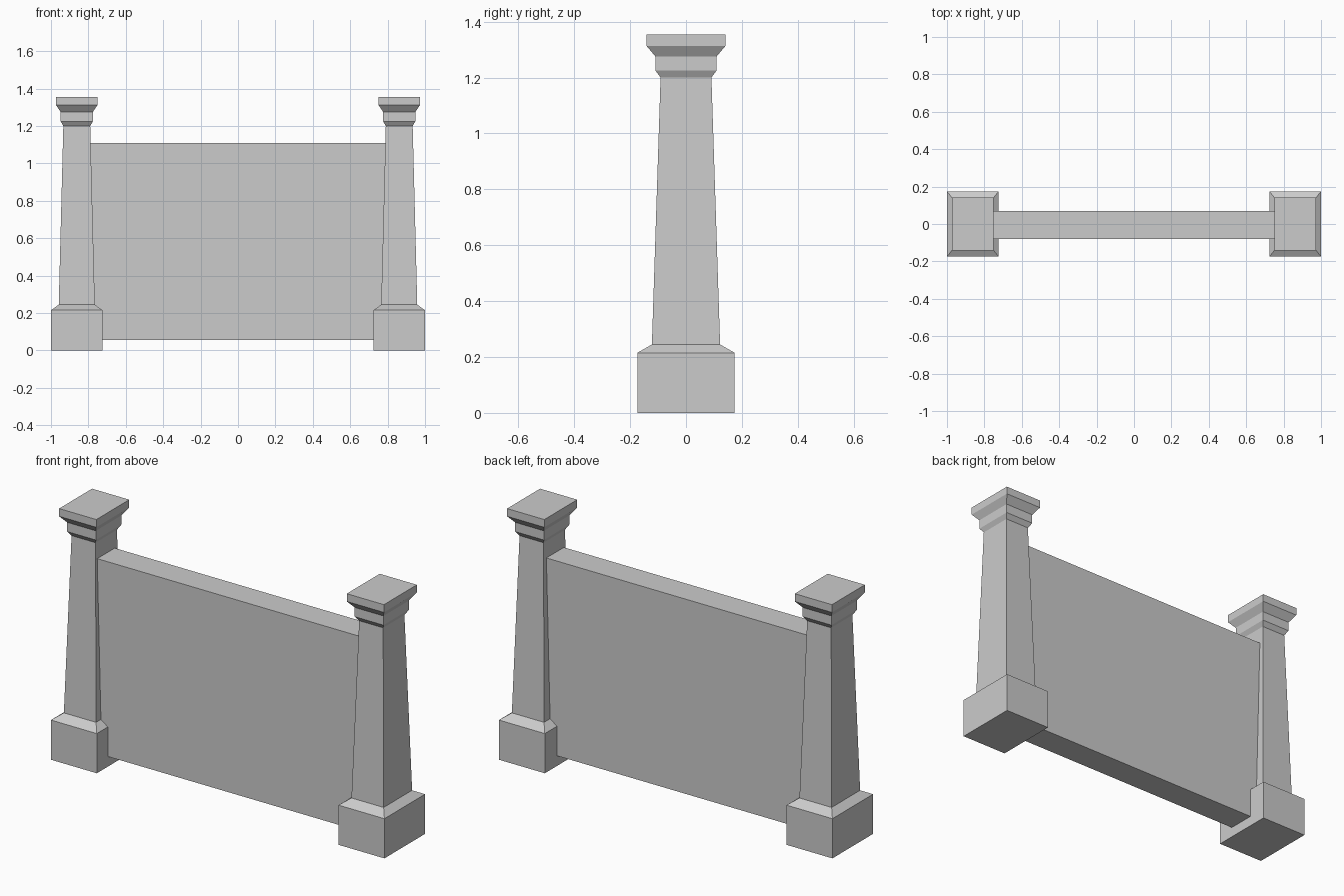
import bpy
import bmesh

cube = bpy.data.objects.get("Cube")
if cube:
    bpy.data.objects.remove(cube, do_unlink=True)

stone = bpy.data.materials.new("plain grey stone")
stone.use_nodes = True
grey = (0.6, 0.6, 0.6, 1)
stone.diffuse_color = grey
stone.node_tree.nodes["Principled BSDF"].inputs["Base Color"].default_value = grey


def add_object(name, bm):
    bmesh.ops.recalc_face_normals(bm, faces=bm.faces)
    mesh = bpy.data.meshes.new(name)
    bm.to_mesh(mesh)
    bm.free()
    mesh.materials.append(stone)
    obj = bpy.data.objects.new(name, mesh)
    bpy.context.collection.objects.link(obj)
    return obj


def stacked_post(name, centre_x, profile, aspect):
    """Rectangular post: rings of (half depth, height) joined by flat sides."""
    bm = bmesh.new()
    rings = []
    for half, z in profile:
        rings.append([bm.verts.new((centre_x + sx * half * aspect, sy * half, z))
                      for sx, sy in ((-1, -1), (1, -1), (1, 1), (-1, 1))])
    for low, high in zip(rings, rings[1:]):
        for i in range(4):
            j = (i + 1) % 4
            bm.faces.new((low[i], low[j], high[j], high[i]))
    bm.faces.new(rings[0])
    bm.faces.new(rings[-1])
    return add_object(name, bm)


# Plinth, sloped shoulder, tapered shaft, then two flared cap steps
profile = [(0.174, 0), (0.174, 0.215), (0.122, 0.245), (0.091, 1.2),
           (0.109, 1.225), (0.109, 1.275), (0.141, 1.313), (0.141, 1.355)]
for side, name in ((1, "left_post"), (-1, "right_post")):
    stacked_post(name, side * 0.862, profile, 0.79)

# Wall panel, with its ends buried in the posts
bm = bmesh.new()
bmesh.ops.create_cube(bm, size=1)
bmesh.ops.scale(bm, vec=(1.66, 0.15, 1.055), verts=bm.verts)
bmesh.ops.translate(bm, vec=(0, -0.005, 0.5825), verts=bm.verts)
add_object("wall_panel", bm)
